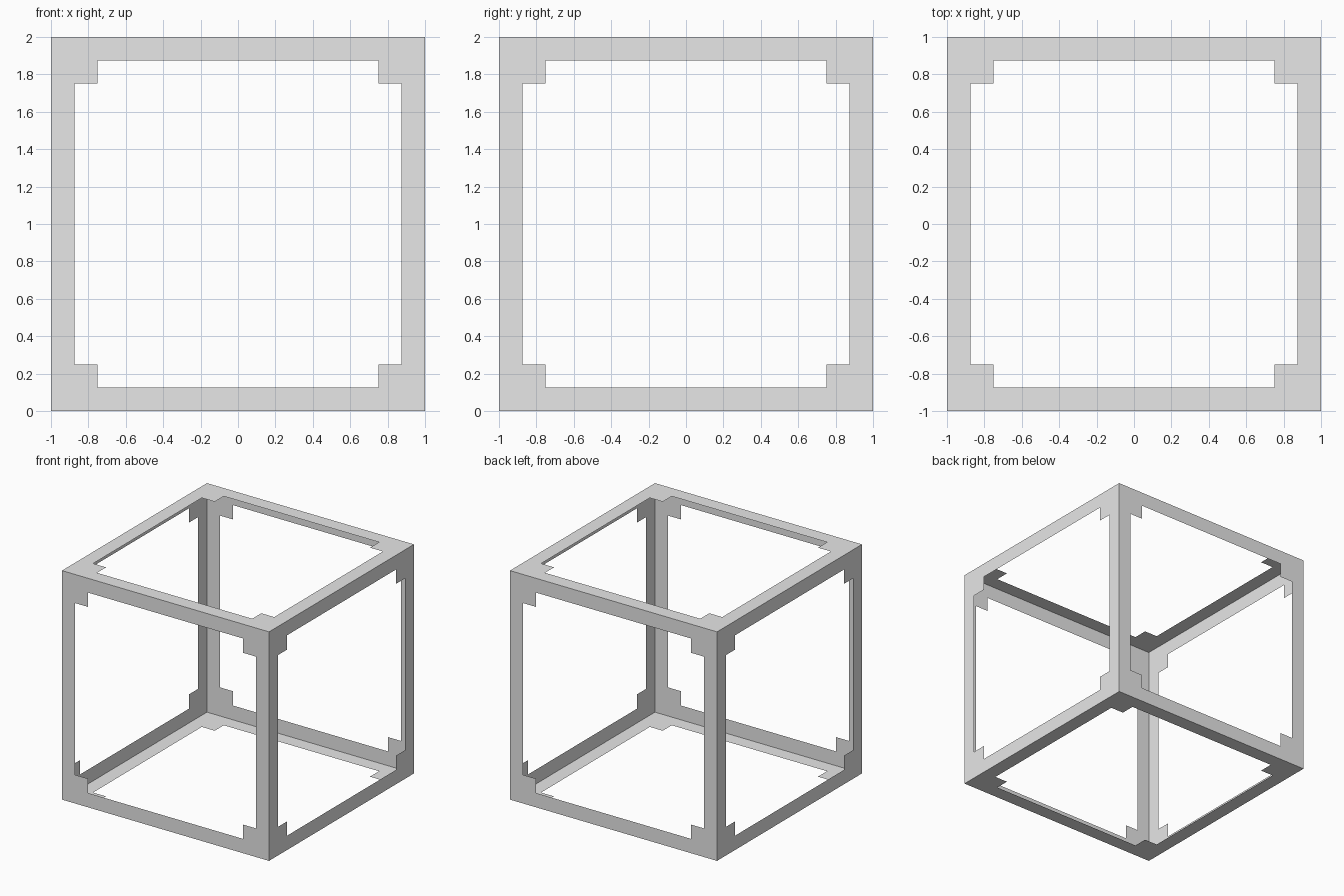
import bpy, bmesh
from math import radians
from mathutils import Matrix, Vector

cube = bpy.data.objects.get("Cube")
if cube:
    bpy.data.objects.remove(cube, do_unlink=True)

BAR = 0.125      # width of each border strip
CORNER = 0.25    # size of each square corner block

grey = bpy.data.materials.new("light_grey")
grey.use_nodes = True
color = (0.8, 0.8, 0.8, 1)
grey.diffuse_color = color
grey.node_tree.nodes["Principled BSDF"].inputs["Base Color"].default_value = color

# Grid lines across one panel: strip, corner block, opening, corner block, strip
lines = [-1, BAR - 1, CORNER - 1, 1 - CORNER, 1 - BAR, 1]
last = len(lines) - 2


def is_solid(i, j):
    """Keep the border strips and the corner blocks."""
    on_border = i in (0, last) or j in (0, last)
    in_corner = i != 2 and j != 2
    return on_border or in_corner


def add_panel(bm, turn):
    """Add one thin open panel, facing out along the turned z axis."""
    for i in range(last + 1):
        for j in range(last + 1):
            if is_solid(i, j):
                x0, x1, y0, y1 = lines[i], lines[i + 1], lines[j], lines[j + 1]
                cell = [(x0, y0), (x1, y0), (x1, y1), (x0, y1)]
                bm.faces.new([bm.verts.new(turn @ Vector((x, y, 1))) for x, y in cell])


# Six panels: four around the sides and top, then one on each end
bm = bmesh.new()
for k in range(4):
    add_panel(bm, Matrix.Rotation(radians(90 * k), 3, "X"))
for side in (-1, 1):
    add_panel(bm, Matrix.Rotation(radians(90 * side), 3, "Y"))

# Weld the panels along the cube edges and stand the frame on the ground
bmesh.ops.remove_doubles(bm, verts=bm.verts, dist=0.001)
bmesh.ops.translate(bm, verts=bm.verts, vec=(0, 0, 1))

mesh = bpy.data.meshes.new("cube_frame")
bm.to_mesh(mesh)
bm.free()
mesh.materials.append(grey)
frame = bpy.data.objects.new("cube_frame", mesh)
bpy.context.collection.objects.link(frame)
